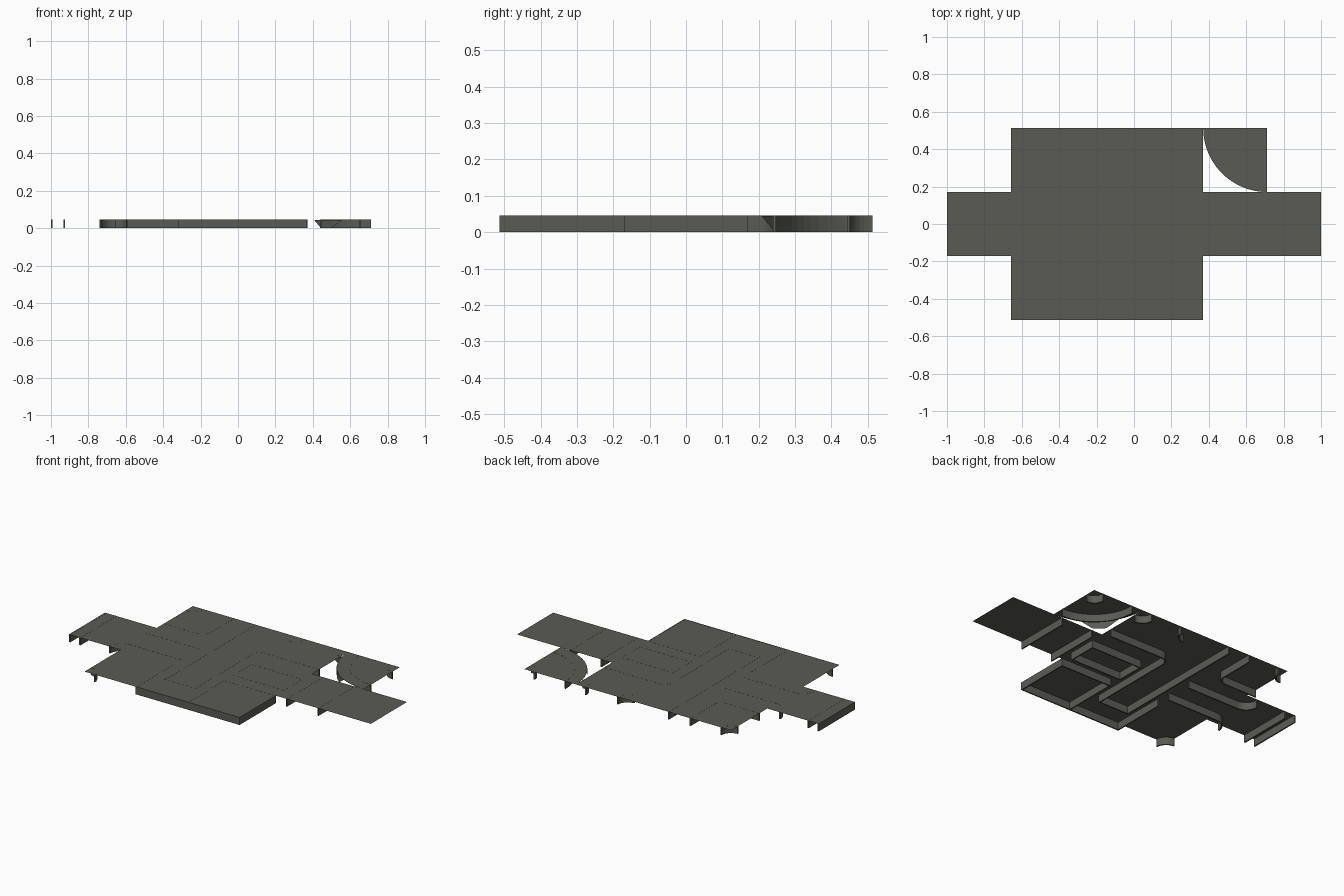
import bpy, bmesh, math
from mathutils import Vector

if "Cube" in bpy.data.objects:
    bpy.data.objects.remove(bpy.data.objects["Cube"])

TOP, T = 0.045, 0.342            # deck height, tile size
KERB = 0.008                     # kerb thickness
X0, X1, X2, X3 = -0.658, -0.315, 0.028, 0.37   # tile columns
Y0, Y1, Y2, Y3 = -0.513, -0.171, 0.171, 0.513  # tile rows
CH = 0.072                       # channel edge offset inside a tile
HALF = 0.085                     # half width of the narrow channel

stone = bpy.data.materials.new("dark grey stone")
stone.diffuse_color = (0.105, 0.105, 0.09, 1)
stone.use_nodes = True
stone.node_tree.nodes["Principled BSDF"].inputs["Base Color"].default_value = stone.diffuse_color


def finish(name, bm):
    me = bpy.data.meshes.new(name)
    bm.to_mesh(me)
    bm.free()
    me.materials.append(stone)
    ob = bpy.data.objects.new(name, me)
    bpy.context.collection.objects.link(ob)
    return ob


def sheet(name, pts):
    """Flat face at deck height, facing up."""
    bm = bmesh.new()
    f = bm.faces.new([bm.verts.new((x, y, TOP)) for x, y in pts])
    f.normal_update()
    if f.normal.z < 0:
        f.normal_flip()
    finish(name, bm)


def rect(name, xa, xb, ya, yb):
    sheet(name, [(xa, ya), (xb, ya), (xb, yb), (xa, yb)])


def arc(cx, cy, r, a, b, n=8):
    return [(cx + r * math.cos(math.radians(a + (b - a) * i / n)),
             cy + r * math.sin(math.radians(a + (b - a) * i / n)))
            for i in range(n + 1)]


def kerb(name, path, closed=False):
    """Thin wall hanging from the deck to the ground along a path."""
    bm = bmesh.new()
    pts = [Vector(p) for p in path]
    n = len(pts)
    rings = []
    for i, p in enumerate(pts):
        before = pts[i - 1] if (i or closed) else None
        after = pts[(i + 1) % n] if (i < n - 1 or closed) else None
        d1 = (p - before).normalized() if before is not None else (after - p).normalized()
        d2 = (after - p).normalized() if after is not None else d1
        m = (d1 + d2).normalized()
        side = Vector((-m.y, m.x)) * (KERB / 2 / max(0.4, m.dot(d1)))
        rings.append([bm.verts.new((q.x, q.y, z)) for q, z in
                      ((p - side, 0), (p + side, 0),
                       (p + side, TOP + 0.0005), (p - side, TOP + 0.0005))])
    for i in range(n if closed else n - 1):
        a, b = rings[i], rings[(i + 1) % n]
        for k in range(4):
            bm.faces.new((a[k], b[k], b[(k + 1) % 4], a[(k + 1) % 4]))
    if not closed:
        bm.faces.new(rings[0])
        bm.faces.new(rings[-1])
    bmesh.ops.recalc_face_normals(bm, faces=bm.faces)
    finish(name, bm)


def skirt(name, path, bottoms):
    """Single-sided wall with a varying lower edge."""
    bm = bmesh.new()
    cols = [(bm.verts.new((x, y, TOP)), bm.verts.new((x, y, z)))
            for (x, y), z in zip(path, bottoms)]
    for a, b in zip(cols, cols[1:]):
        bm.faces.new((a[0], a[1], b[1], b[0]))
    finish(name, bm)


# Deck: main square, two side strips, quarter-round corner tile
rect("main_deck", X0, X3, Y0, Y3)
rect("left_strip", -1, X0, Y1, Y2)
rect("right_strip", X3, 1, Y1, Y2)
CX, CY = X3 + T, Y3
sheet("quarter_deck", [(CX, CY)] + arc(CX, CY, T, 180, 270, 24))

# Quarter tile: outer skirt deep in the middle, inner curved kerb
steps = 30
angles = [90 * i / steps for i in range(steps + 1)]
skirt("quarter_skirt", arc(CX, CY, T, 180, 270, steps),
      [TOP * min(0.98, max(0, (abs(a - 45) - 6) / 12)) for a in angles])
kerb("quarter_inner_kerb", arc(CX, CY, T - CH, 180, 270, 16))

# Small round corner kerbs: centre and start angle
for x, y, a in ((CX, CY, 180), (X3, Y3, 180), (X2, Y3, 270),
                (X0, Y3, 270), (X0, Y0, 0)):
    kerb("corner_kerb", arc(x, y, 0.066, a, a + 90))

# Front right tile: walled on all sides
e = KERB / 2
kerb("front_right_wall", [(X2, Y0 + e), (X3 - e, Y0 + e), (X3 - e, Y1), (X2, Y1)], True)

# Front middle tile: outer walls and the dead end of the long channel
kerb("front_middle_wall", [(X2, Y0 + e), (X1, Y0 + e), (X1, Y1)])
r = 0.05
kerb("long_channel_kerb",
     [(X1 + CH, Y3), (X1 + CH, -0.342), (X2 - CH, -0.342)]
     + arc(X2 - CH + r, Y2 + CH - r, r, 180, 90) + [(X3, Y2 + CH)])

# Narrow channel: closed box on the right, flared pair on the left
kerb("right_channel_kerb", [(X2, -HALF), (X3 - e, -HALF), (X3 - e, HALF), (X2, HALF)], True)
for s in (1, -1):
    bend = [(x, s * y) for x, y in arc(X0, HALF + 0.078, 0.078, 270, 180)]
    kerb("left_channel_kerb", [(X1, s * HALF)] + bend)

# Back left tile: bent channel edge
kerb("back_left_kerb", [(X0, Y2 + CH)]
     + arc(X1 - CH - r, Y2 + CH + r, r, 270, 360) + [(X1 - CH, Y3)])

# Cross kerbs on the side strips
for x in (-1 + e, -1 + CH, X3 + CH, CX - CH + 0.01):
    kerb("strip_cross_kerb", [(x, Y1), (x, Y2)])
